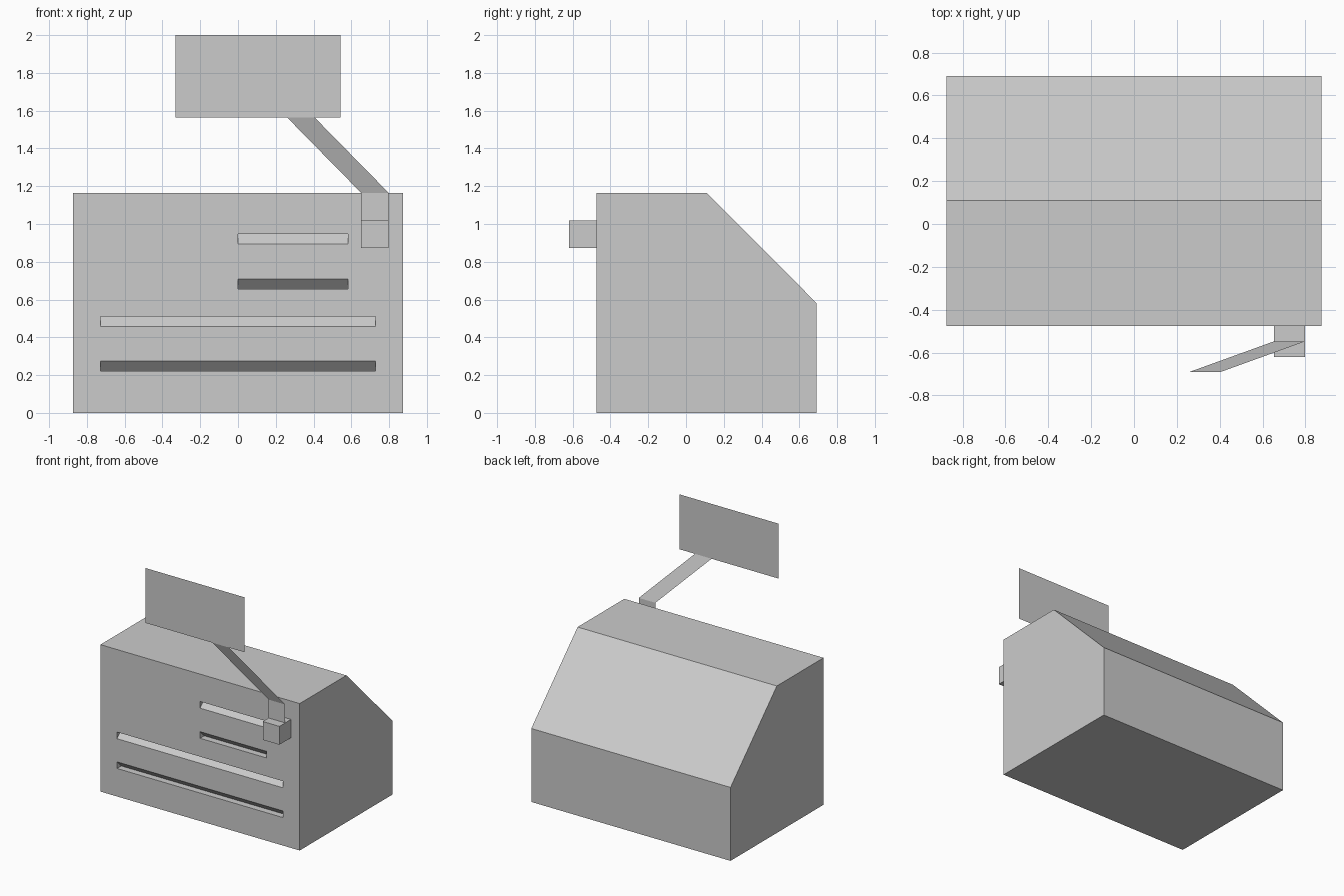
import bpy

if "Cube" in bpy.data.objects:
    bpy.data.objects.remove(bpy.data.objects["Cube"])

U = 0.1456          # module the model is laid out on
FRONT = -0.475      # y of the cabinet front


def make(name, verts, faces):
    mesh = bpy.data.meshes.new(name)
    mesh.from_pydata(verts, [], faces)
    mesh.update()
    ob = bpy.data.objects.new(name, mesh)
    bpy.context.collection.objects.link(ob)
    return ob


def prism(name, profile, x0, x1):
    """Extrude a counter-clockwise (y, z) profile along x."""
    n = len(profile)
    verts = [(x, y, z) for x in (x0, x1) for y, z in profile]
    faces = [tuple(reversed(range(n))), tuple(range(n, 2 * n))]
    faces += [(i, (i + 1) % n, n + (i + 1) % n, n + i) for i in range(n)]
    return make(name, verts, faces)


# Cabinet with a sloped back
cabinet = prism("cabinet", [(FRONT, 0), (0.69, 0), (0.69, 4 * U),
                            (0.11, 8 * U), (FRONT, 8 * U)], -6 * U, 6 * U)

# Wedge-shaped slots cut in the front: alternately sloped floor / sloped ceiling
slots = [(0.0, 0.582, 0.895, True), (0.0, 0.582, 0.656, False),
         (-0.728, 0.728, 0.458, True), (-0.728, 0.728, 0.222, False)]
H = 0.0525
for i, (x0, x1, z, floor_slopes) in enumerate(slots):
    back = z + H if floor_slopes else z
    tip = [(FRONT, z), (FRONT + H, back)] if floor_slopes else \
          [(FRONT + H, back), (FRONT, z + H)]
    profile = [(FRONT - 0.05, z)] + tip + [(FRONT - 0.05, z + H)]
    cutter = prism(f"slot_cutter_{i + 1}", profile, x0, x1)
    cutter.hide_render = True
    cutter.hide_viewport = True
    cutter.display_type = 'WIRE'
    mod = cabinet.modifiers.new(f"slot_{i + 1}", 'BOOLEAN')
    mod.operation = 'DIFFERENCE'
    mod.solver = 'EXACT'
    mod.object = cutter

# Bracket block on the front
X0, X1 = 0.652, 0.652 + U
prism("arm_bracket", [(FRONT - U, 6 * U), (FRONT, 6 * U),
                      (FRONT, 7 * U), (FRONT - U, 7 * U)], X0, X1)

# Flat arm: upright piece, then leaning toward the screen
ym = FRONT - U / 2
path = [(0, ym, 7 * U), (0, ym, 8 * U), (-0.393, -0.69, 1.565)]
make("screen_arm",
     [(x + dx, y, z) for dx, y, z in path for x in (X0, X1)],
     [(0, 1, 3, 2), (2, 3, 5, 4)])

# Flat screen
make("screen", [(-0.33, -0.69, 1.565), (0.542, -0.69, 1.565),
                (0.542, -0.69, 2.0), (-0.33, -0.69, 2.0)], [(0, 1, 2, 3)])
